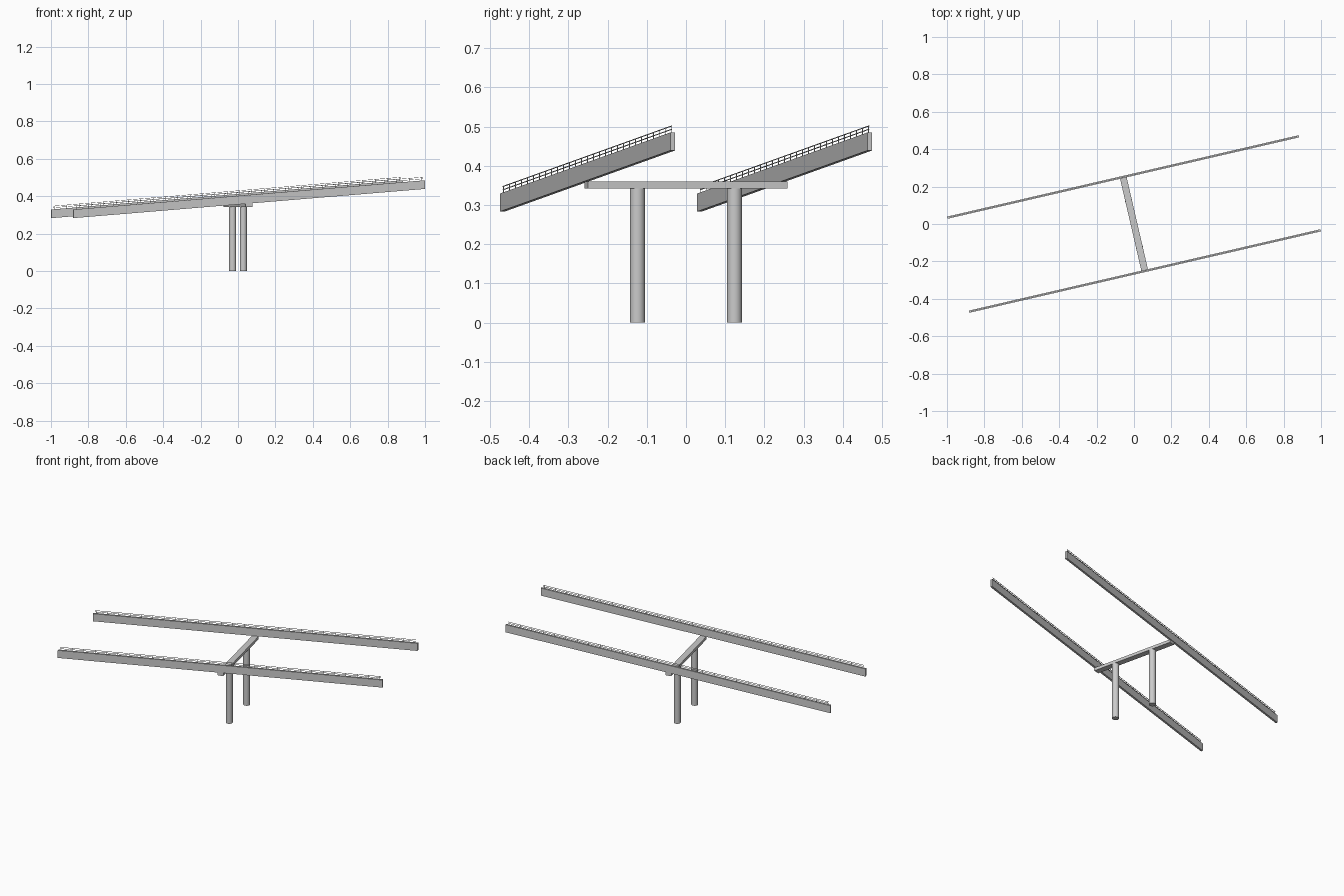
import bpy, bmesh, math
from mathutils import Matrix

if "Cube" in bpy.data.objects:
    bpy.data.objects.remove(bpy.data.objects["Cube"])

ANGLE = math.radians(13.03)
TURN = Matrix.Rotation(ANGLE, 4, 'Z')
HALF = 0.965            # half length of a girder in plan
SLOPE = 0.156 / 1.93    # rise along the girder
SPREAD = 0.258          # girder offset from the centre line


def finish(bm, name):
    bmesh.ops.recalc_face_normals(bm, faces=bm.faces)
    bm.transform(TURN)
    mesh = bpy.data.meshes.new(name)
    bm.to_mesh(mesh)
    bm.free()
    ob = bpy.data.objects.new(name, mesh)
    bpy.context.collection.objects.link(ob)
    return ob


def add_box(bm, center, size):
    m = Matrix.Translation(center) @ Matrix.Diagonal((*size, 1))
    return bmesh.ops.create_cube(bm, size=1, matrix=m)['verts']


def shear(bm):
    # tilt along the length while keeping the ends vertical
    for v in bm.verts:
        v.co.z += v.co.x * SLOPE


for side, label in ((1, "back"), (-1, "front")):
    y = side * SPREAD
    # sloping girder
    bm = bmesh.new()
    add_box(bm, (0, y, 0.384), (2 * HALF, 0.012, 0.046))
    shear(bm)
    finish(bm, label + "_girder")

    # railing: posts and two rails
    bm = bmesh.new()
    run, count = HALF - 0.017, 29
    for i in range(count):
        x = -run + 2 * run * i / (count - 1)
        add_box(bm, (x, y, 0.4155), (0.002, 0.002, 0.019))
    for z in (0.416, 0.4245):
        add_box(bm, (0, y, z), (2 * run + 0.012, 0.002, 0.002))
    shear(bm)
    finish(bm, label + "_railing")

    # round column
    bm = bmesh.new()
    bmesh.ops.create_cone(bm, cap_ends=True, segments=32, radius1=0.019,
                          radius2=0.019, depth=0.342,
                          matrix=Matrix.Translation((0, side * 0.127, 0.171)))
    col = finish(bm, label + "_column")
    bpy.ops.object.select_all(action='DESELECT')
    col.select_set(True)
    bpy.context.view_layer.objects.active = col
    bpy.ops.object.shade_smooth_by_angle()

# cross beam on the columns
bm = bmesh.new()
add_box(bm, (0, 0, 0.351), (0.036, 0.522, 0.018))
finish(bm, "cross_beam")
